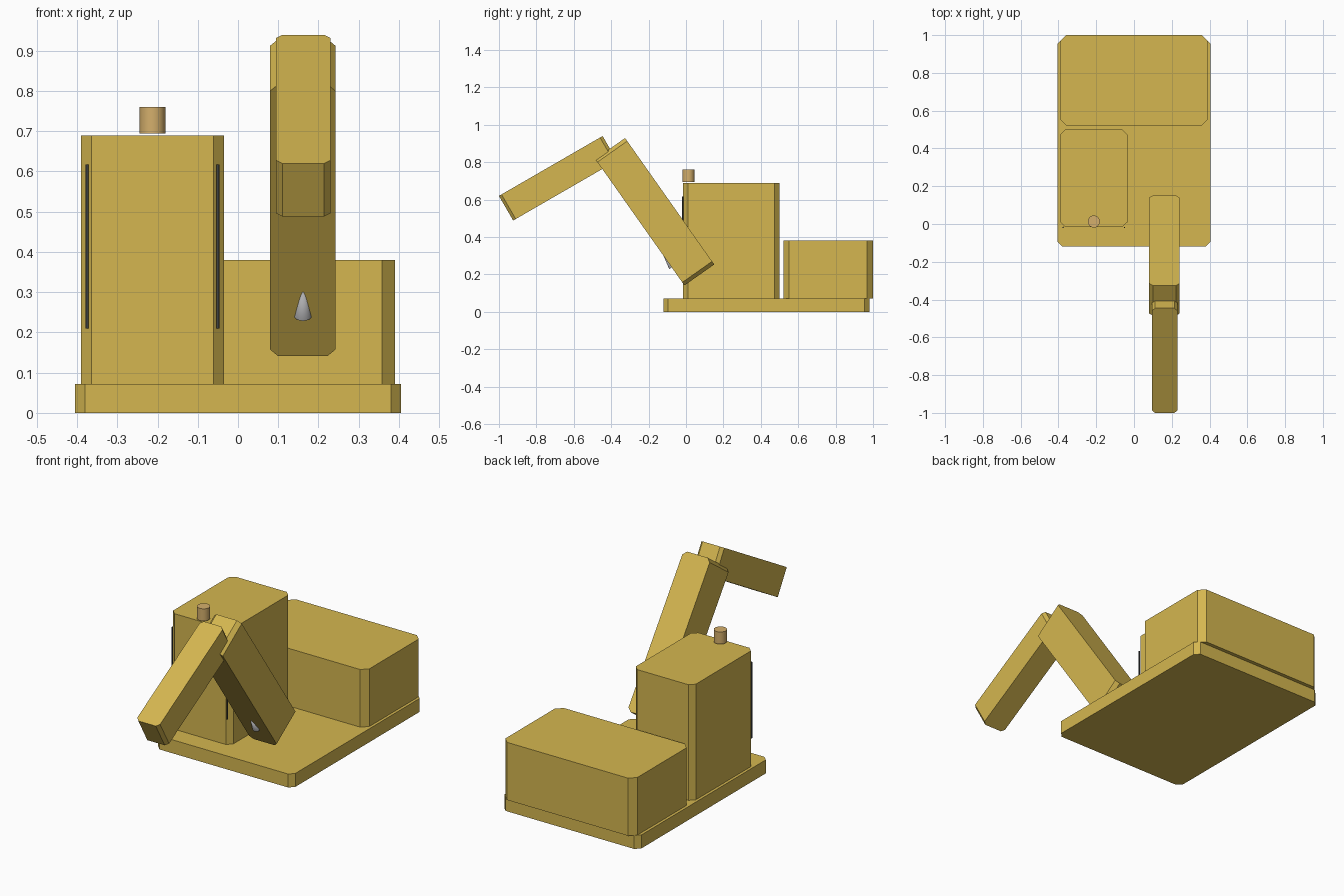
import bpy, bmesh
from math import radians, pi
from mathutils import Matrix, Vector

cube = bpy.data.objects.get("Cube")
if cube:
    bpy.data.objects.remove(cube, do_unlink=True)


def material(name, colour):
    mat = bpy.data.materials.new(name)
    mat.use_nodes = True
    mat.diffuse_color = (*colour, 1)
    mat.node_tree.nodes["Principled BSDF"].inputs["Base Color"].default_value = (*colour, 1)
    return mat


YELLOW = material("machine_yellow", (0.66, 0.47, 0.08))
TAN = material("exhaust_tan", (0.66, 0.43, 0.15))
DARK = material("dark_rail", (0.05, 0.055, 0.055))
GREY = material("tooth_grey", (0.42, 0.42, 0.43))


def finish(name, bm, mat, centre, tilt=0):
    mesh = bpy.data.meshes.new(name)
    bmesh.ops.recalc_face_normals(bm, faces=bm.faces)
    bm.to_mesh(mesh)
    bm.free()
    mesh.materials.append(mat)
    obj = bpy.data.objects.new(name, mesh)
    bpy.context.collection.objects.link(obj)
    obj.location = centre
    obj.rotation_euler.x = radians(tilt)
    return obj


def chamfered_box(name, size, centre, chamfer, tilt=0):
    """Box whose four local upright edges are cut flat."""
    bm = bmesh.new()
    bmesh.ops.create_cube(bm, size=1, matrix=Matrix.Diagonal((*size, 1)))
    upright = [e for e in bm.edges
               if abs((e.verts[0].co - e.verts[1].co).normalized().z) > 0.9]
    bmesh.ops.bevel(bm, geom=upright, offset=chamfer, segments=1, affect='EDGES')
    return finish(name, bm, YELLOW, centre, tilt)


def round_part(name, r1, r2, depth, centre, mat, tilt=0, sides=32):
    bm = bmesh.new()
    bmesh.ops.create_cone(bm, cap_ends=True, segments=sides,
                          radius1=r1, radius2=r2, depth=depth)
    obj = finish(name, bm, mat, centre, tilt)
    bpy.ops.object.select_all(action='DESELECT')
    obj.select_set(True)
    bpy.context.view_layer.objects.active = obj
    bpy.ops.object.shade_smooth_by_angle(angle=radians(40))
    return obj


# Body
chamfered_box("base_platform", (0.81, 1.10, 0.072), (0, 0.43, 0.036), 0.025)
chamfered_box("counterweight", (0.78, 0.48, 0.308), (0, 0.76, 0.226), 0.032)
chamfered_box("cab", (0.355, 0.516, 0.618), (-0.2125, 0.242, 0.381), 0.026)

# Arm
chamfered_box("boom", (0.162, 0.827, 0.195), (0.161, -0.167, 0.535), 0.02, -54.8)
chamfered_box("stick", (0.135, 0.64, 0.152), (0.1625, -0.685, 0.714), 0.016, 30)

# Cab details
round_part("exhaust_pipe", 0.032, 0.032, 0.065, (-0.2125, 0.013, 0.7275), TAN)
for side, x in (("right", -0.375), ("left", -0.05)):
    round_part(side + "_cab_rail", 0.0036, 0.0036, 0.407, (x, -0.018, 0.4135), DARK, sides=12)

# Tooth lying along the underside of the boom
round_part("boom_tooth", 0.022, 0, 0.104, (0.1615, -0.102, 0.284), GREY, 35.2)
